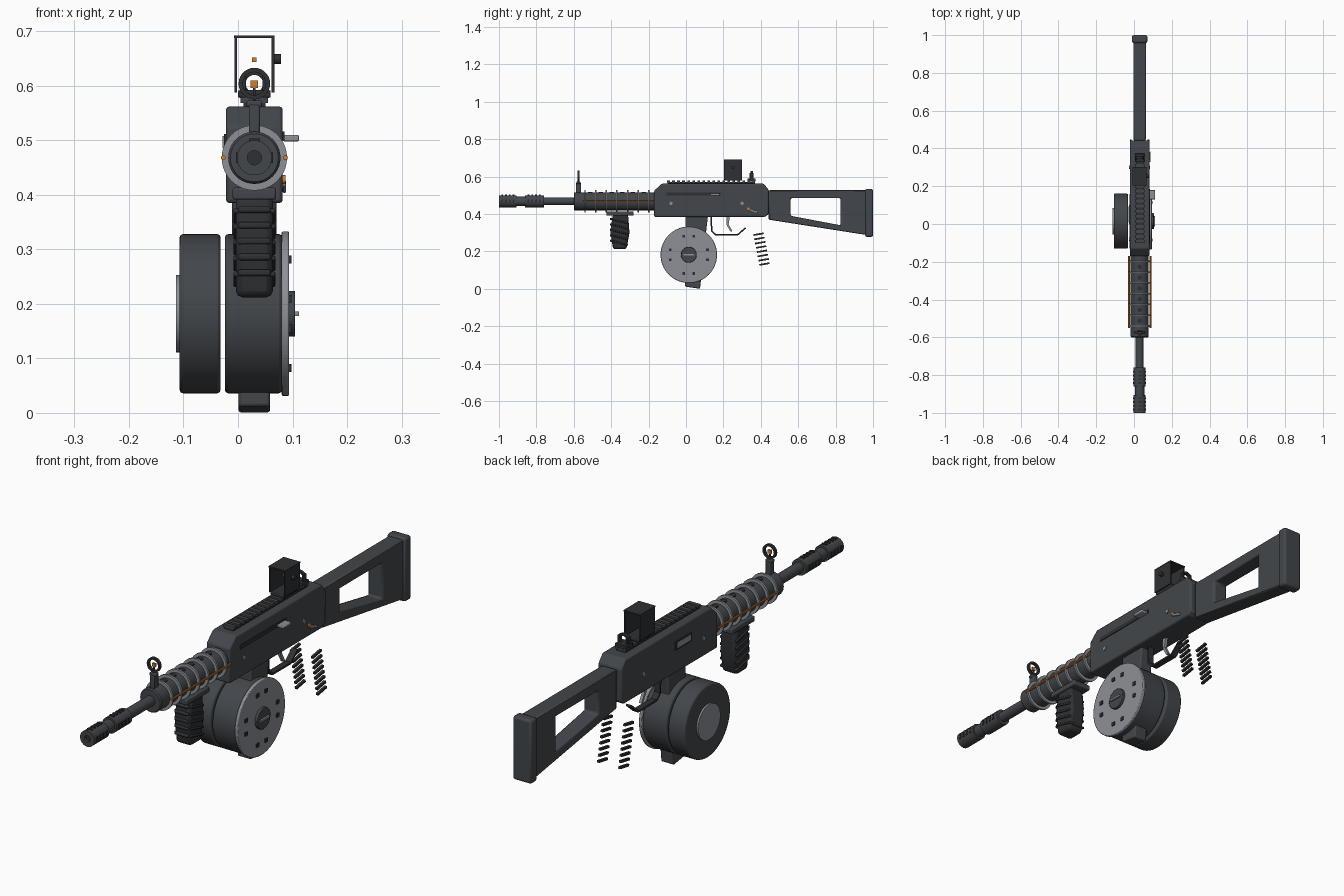
import bpy, bmesh, math
from mathutils import Matrix, Vector

if "Cube" in bpy.data.objects:
    bpy.data.objects.remove(bpy.data.objects["Cube"], do_unlink=True)

CX, AXIS = 0.03, 0.468  # shared centre plane and bore height


def material(name, rgb):
    m = bpy.data.materials.new(name)
    m.use_nodes = True
    m.diffuse_color = (*rgb, 1)
    m.node_tree.nodes["Principled BSDF"].inputs["Base Color"].default_value = (*rgb, 1)
    return m


DARK = material("gunmetal", (0.055, 0.062, 0.07))
BLACK = material("black polymer", (0.028, 0.03, 0.033))
STEEL = material("light steel", (0.27, 0.28, 0.31))
ORANGE = material("orange accent", (0.65, 0.2, 0.03))


def finish(name, bm, mat, bevel=0.0):
    bmesh.ops.recalc_face_normals(bm, faces=bm.faces)
    me = bpy.data.meshes.new(name)
    bm.to_mesh(me)
    bm.free()
    ob = bpy.data.objects.new(name, me)
    bpy.context.collection.objects.link(ob)
    me.materials.append(mat)
    if bevel:
        b = ob.modifiers.new("bevel", "BEVEL")
        b.width, b.segments, b.limit_method = bevel, 2, "ANGLE"
    bpy.ops.object.select_all(action="DESELECT")
    ob.select_set(True)
    bpy.context.view_layer.objects.active = ob
    bpy.ops.object.shade_smooth_by_angle(angle=math.radians(35))
    return ob


def box(name, centre, size, mat, bevel=0.0, tilt=0.0):
    bm = bmesh.new()
    bmesh.ops.create_cube(bm, size=1)
    bm.transform(Matrix.Translation(centre) @ Matrix.Rotation(tilt, 4, "X") @ Matrix.Diagonal((*size, 1)))
    return finish(name, bm, mat, bevel)


def lathe(name, axis, start, profile, mat, steps=40, closed=False, bevel=0.0):
    """Spin (distance, radius) pairs around the x, y or z axis through start."""
    turn = Vector((0, 0, 1)).rotation_difference(Vector([float(axis == a) for a in "xyz"])).to_matrix().to_4x4()
    bm = bmesh.new()
    rings = [[bm.verts.new((r * math.cos(k * math.tau / steps), r * math.sin(k * math.tau / steps), d))
              for k in range(steps)] for d, r in profile]
    pairs = list(zip(rings, rings[1:]))
    if closed:
        pairs.append((rings[-1], rings[0]))
    else:
        bm.faces.new(rings[0])
        bm.faces.new(rings[-1])
    for a, b in pairs:
        for k in range(steps):
            n = (k + 1) % steps
            bm.faces.new((a[k], a[n], b[n], b[k]))
    bm.transform(Matrix.Translation(start) @ turn)
    return finish(name, bm, mat, bevel)


def cyl(name, axis, start, length, r, mat, steps=40, bevel=0.0):
    return lathe(name, axis, start, [(0, r), (length, r)], mat, steps, bevel=bevel)


def tube(name, axis, start, length, r, inner, mat, steps=40):
    return lathe(name, axis, start, [(0, r), (length, r), (length, inner), (0, inner)], mat, steps, True)


def prism(name, points, x, width, mat, bevel=0.0):
    """Extrude a (y, z) outline across x."""
    bm = bmesh.new()
    face = bm.faces.new([bm.verts.new((x - width / 2, y, z)) for y, z in points])
    new = bmesh.ops.extrude_face_region(bm, geom=[face])["geom"]
    bmesh.ops.translate(bm, vec=(width, 0, 0), verts=[v for v in new if isinstance(v, bmesh.types.BMVert)])
    return finish(name, bm, mat, bevel)


def frame(name, outer, inner, x, width, mat, bevel=0.0):
    """Extrude a (y, z) outline with a matching window across x."""
    bm = bmesh.new()
    loops = [[bm.verts.new((x + s * width / 2, y, z)) for y, z in pts]
             for pts, s in ((outer, -1), (outer, 1), (inner, 1), (inner, -1))]
    for i in range(4):
        a, b = loops[i], loops[(i + 1) % 4]
        for k in range(len(a)):
            n = (k + 1) % len(a)
            bm.faces.new((a[k], a[n], b[n], b[k]))
    return finish(name, bm, mat, bevel)


# Barrel and two-stage muzzle brake
cyl("barrel", "y", (CX, -0.95, AXIS), 0.4, 0.021, DARK)
for y, length in ((-1.0, 0.095), (-0.86, 0.1)):
    tube("muzzle_brake", "y", (CX, y, AXIS), length, 0.032, 0.013, DARK)
    for k in range(4):
        for dx, dz in ((0, 0.031), (0.031, 0), (-0.031, 0)):
            box("brake_slot", (CX + dx, y + 0.018 + k * 0.02, AXIS + dz),
                (0.02 if dz else 0.006, 0.009, 0.008 if dz else 0.02), BLACK)
cyl("bore_plug", "y", (CX, -0.99, AXIS), 0.05, 0.014, BLACK)
cyl("brake_collar", "y", (CX, -0.91, AXIS), 0.06, 0.025, DARK)

# Handguard with cooling rings, vents and side rods
lathe("handguard", "y", (CX, -0.6, AXIS),
      [(0, 0.044), (0.005, 0.048), (0.43, 0.048)], DARK)
for k in range(7):
    y = -0.54 + k * 0.057
    tube("cooling_ring", "y", (CX, y - 0.004, AXIS), 0.008, 0.06, 0.046, STEEL)
    if k < 6:
        cyl("vent", "z", (CX, y + 0.028, AXIS + 0.043), 0.007, 0.012, BLACK, 16)
for s in (-1, 1):
    cyl("side_rod", "y", (CX + s * 0.057, -0.55, AXIS), 0.38, 0.0045, ORANGE, 10)

# Front sight
box("front_sight_base", (CX, -0.575, 0.535), (0.02, 0.028, 0.06), DARK, 0.003)
box("front_sight_collar", (CX, -0.575, 0.567), (0.028, 0.022, 0.012), DARK, 0.003)
tube("front_sight_ring", "y", (CX, -0.581, 0.604), 0.012, 0.029, 0.021, BLACK, 28)
box("front_sight_post", (CX, -0.575, 0.584), (0.005, 0.006, 0.028), BLACK)
box("front_sight_tip", (CX, -0.575, 0.603), (0.014, 0.008, 0.014), ORANGE)

# Receiver with its side details
prism("receiver", [(-0.17, 0.385), (0.425, 0.385), (0.442, 0.4), (0.442, 0.53), (0.415, 0.562),
                   (-0.13, 0.562), (-0.17, 0.525)], CX, 0.104, DARK, 0.006)
box("handle_track", (0.083, 0.04, 0.508), (0.004, 0.29, 0.016), BLACK)
box("charging_handle", (0.097, 0.155, 0.504), (0.03, 0.05, 0.012), STEEL, 0.003)
box("ejection_port", (-0.023, 0.05, 0.495), (0.006, 0.1, 0.034), BLACK)
box("bolt_face", (-0.025, 0.05, 0.497), (0.006, 0.085, 0.022), STEEL)
for y in (-0.08, 0.3):
    cyl("receiver_pin", "x", (CX - 0.056, y, 0.457), 0.112, 0.009, STEEL, 16)
cyl("selector_hub", "x", (0.08, 0.335, 0.428), 0.007, 0.008, ORANGE, 14)
box("selector_lever", (0.085, 0.36, 0.415), (0.006, 0.045, 0.011), STEEL, 0.002, -0.3)

# Top rail
box("rail_base", (CX, 0.135, 0.566), (0.04, 0.47, 0.012), BLACK)
for k in range(18):
    box("rail_tooth", (CX, -0.093 + k * 0.0268, 0.574), (0.05, 0.015, 0.011), DARK)

# Reflex optic
box("optic_mount", (CX, 0.252, 0.585), (0.06, 0.095, 0.014), BLACK, 0.003)
for s in (-1, 1):
    box("optic_wall", (CX + s * 0.034, 0.252, 0.64), (0.005, 0.095, 0.104), BLACK)
box("optic_roof", (CX, 0.252, 0.69), (0.074, 0.097, 0.005), BLACK)
cyl("optic_knob", "x", (0.066, 0.252, 0.649), 0.013, 0.009, BLACK, 18)
box("aiming_dot", (CX, 0.252, 0.648), (0.008, 0.004, 0.008), ORANGE)

# Rear sight
box("rear_sight_base", (CX, 0.35, 0.583), (0.05, 0.045, 0.016), BLACK, 0.002)
for s in (-1, 1):
    box("rear_sight_ear", (CX + s * 0.019, 0.35, 0.602), (0.008, 0.02, 0.036), BLACK, 0.002)
tube("rear_sight_ring", "y", (CX, 0.345, 0.604), 0.012, 0.025, 0.016, BLACK, 24)

# Skeleton stock and butt pad
frame("stock", [(0.44, 0.527), (0.97, 0.527), (0.97, 0.287), (0.44, 0.37)],
      [(0.56, 0.485), (0.826, 0.485), (0.826, 0.34), (0.56, 0.39)], CX, 0.066, DARK, 0.008)
box("butt_pad", (CX, 0.979, 0.406), (0.082, 0.042, 0.256), DARK, 0.009)

# Forward grip with finger ridges
box("grip_plate", (CX, -0.352, 0.402), (0.08, 0.145, 0.022), DARK, 0.004)
prism("front_grip", [(-0.39, 0.4), (-0.405, 0.31), (-0.39, 0.212), (-0.318, 0.212), (-0.302, 0.3),
                     (-0.31, 0.4)], CX, 0.068, BLACK, 0.012)
for k in range(5):
    z = 0.245 + k * 0.029
    box("grip_ridge", (CX, -0.352, z), (0.077, 0.085, 0.009), BLACK, 0.003, -0.25)
    box("finger_ridge", (CX, -0.398, z + 0.012), (0.06, 0.018, 0.012), BLACK, 0.004)

# Twin drum magazine
DY, DZ = 0.015, 0.182
prism("feed_tower", [(-0.002, 0.395), (0.118, 0.395), (0.108, 0.31), (0.075, 0.0), (-0.005, 0.012)],
      CX, 0.058, DARK, 0.005)
cyl("main_drum", "x", (-0.024, DY, DZ), 0.105, 0.146, DARK, 64, 0.006)
cyl("outer_drum", "x", (-0.107, DY, DZ), 0.075, 0.146, DARK, 64, 0.006)
cyl("outer_cap", "x", (-0.114, DY, DZ), 0.01, 0.071, STEEL, 48)
cyl("drum_cover", "x", (0.08, DY, DZ), 0.014, 0.151, STEEL, 64, 0.003)
cyl("drum_hub", "x", (0.09, DY, DZ), 0.015, 0.042, DARK, 40, 0.002)
box("winding_key", (0.107, DY, DZ), (0.01, 0.055, 0.008), STEEL)
for k in range(8):
    a = math.radians(15 + 30 * (k % 2) * 2) + (k // 2) * math.pi / 2
    box("drum_bolt", (0.094, DY + 0.103 * math.cos(a), DZ + 0.103 * math.sin(a)),
        (0.008, 0.015, 0.015), BLACK)

# Trigger and its guard
path = [(0.135, 0.39), (0.137, 0.31), (0.16, 0.288), (0.275, 0.288), (0.318, 0.325)]
for (y0, z0), (y1, z1) in zip(path, path[1:]):
    dy, dz = y1 - y0, z1 - z0
    box("trigger_guard", (CX, (y0 + y1) / 2, (z0 + z1) / 2),
        (0.026, math.hypot(dy, dz) + 0.004, 0.008), BLACK, 0.001, math.atan2(dz, dy))
prism("trigger", [(0.215, 0.39), (0.235, 0.39), (0.228, 0.345), (0.248, 0.308), (0.238, 0.306),
                  (0.218, 0.34)], CX, 0.012, STEEL)

# Two columns of rear grip slats
for s in (-1, 1):
    for k in range(8):
        box("grip_slat", (CX + s * 0.047, 0.388 + k * 0.0045, 0.292 - k * 0.0228),
            (0.01, 0.056, 0.009), BLACK, 0, 0.17)
